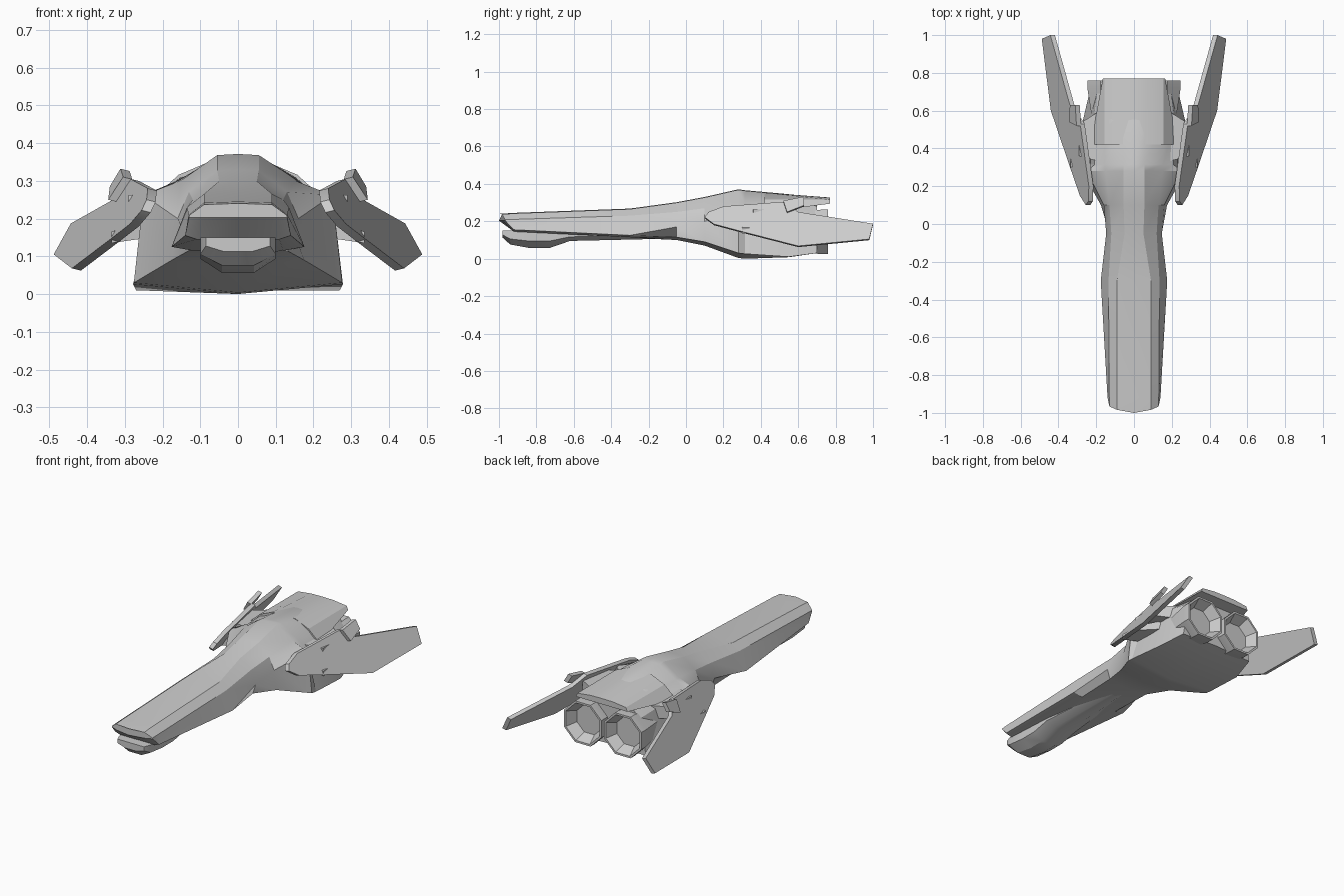
import bpy, bmesh, math
from mathutils import Vector

if "Cube" in bpy.data.objects:
    bpy.data.objects.remove(bpy.data.objects["Cube"])


def skin(name, rings, mirror=False):
    """Bridge closed rings of points, cap both ends, shade by angle."""
    bm = bmesh.new()
    loops = [[bm.verts.new(p) for p in r] for r in rings]
    n = len(loops[0])
    for a, b in zip(loops, loops[1:]):
        for i in range(n):
            j = (i + 1) % n
            bm.faces.new((a[i], a[j], b[j], b[i]))
    bm.faces.new(loops[0])
    bm.faces.new(loops[-1])
    bmesh.ops.recalc_face_normals(bm, faces=bm.faces)
    me = bpy.data.meshes.new(name)
    bm.to_mesh(me)
    bm.free()
    ob = bpy.data.objects.new(name, me)
    bpy.context.collection.objects.link(ob)
    if mirror:
        ob.modifiers.new("Mirror", 'MIRROR')
    bpy.ops.object.select_all(action='DESELECT')
    ob.select_set(True)
    bpy.context.view_layer.objects.active = ob
    bpy.ops.object.shade_smooth_by_angle(angle=math.radians(28))
    return ob


def section(y, *half):
    """Half section of (x, z), first and last on the centre line, made whole."""
    return ([(x, y, z) for x, z in half] +
            [(-x, y, z) for x, z in half[-2:0:-1]])


# Main hull: y, roof z, roof half width, shoulder, widest point, lower edge, keel z
stations = [
    (-.965, .24, .09, (.13, .208), (.13, .203), (.09, .203), .203),
    (-.92, .245, .09, (.131, .21), (.14, .155), (.11, .145), .145),
    (-.30, .268, .09, (.135, .23), (.176, .125), (.12, .115), .112),
    (-.05, .302, .05, (.12, .25), (.147, .17), (.13, .115), .10),
    (.10, .33, .055, (.13, .27), (.16, .2), (.175, .09), .07),
    (.28, .371, .055, (.152, .30), (.25, .262), (.276, .03), .004),
    (.315, .366, .055, (.155, .303), (.208, .255), (.278, .026), 0),
    (.55, .345, .06, (.155, .312), (.215, .255), (.27, .01), .008),
    (.70, .29, .06, (.15, .28), (.195, .235), (.235, .03), .04)]
rings = [section(y, (0, top), (w, top - .003), shoulder, side, low, (0, keel))
         for y, top, w, shoulder, side, low, keel in stations]
# the nose edge bows forward in the middle
rings[0] = [(x, -1 + 2 * x * x, z) for x, y, z in rings[0]]
skin("main_hull", rings)

# Roof plate overhanging the engines: y, top z, edge half width, skirt half width
skin("rear_roof", [section(y, (0, top), (.07, top - .001), (edge, .316),
                           (skirt, low), (0, low))
                   for y, top, edge, skirt, low in
                   [(.42, .354, .157, .23, .25), (.77, .327, .155, .165, .294)]])

# Chin pod: y, half width, bottom z
skin("chin_pod", [section(y, (0, .15), (w, .15), (w, .6 * low + .06),
                          (.42 * w, low), (0, low))
                  for y, w, low in
                  [(-.98, .085, .112), (-.94, .10, .076), (-.83, .10, .056),
                   (-.73, .10, .057), (-.62, .10, .095), (-.1, .05, .107)]])


# Twin octagonal engines, hollow with an inner ring
def octagon(y, apothem):
    r = apothem / math.cos(math.pi / 8)
    turns = [math.pi * (k + .5) / 4 for k in range(8)]
    return [(.128 + r * math.cos(t), y, .143 + r * math.sin(t)) for t in turns]


skin("engine_nozzle", [octagon(y, a) for y, a in [
    (.50, .085), (.72, .119), (.76, .119), (.76, .108),
    (.665, .062), (.69, .055), (.69, .046), (.62, .042)]], mirror=True)


# Plates lying in the slanted wing plane, from a side outline (y, z)
def plate(name, outline, lift):
    outer = [Vector((.37 + lift + .185 * y - .6 * z, y, z)) for y, z in outline]
    inner = [p - Vector((.024, 0, .006)) for p in outer]
    skin(name, [outer, inner], mirror=True)


plate("wing", [(.10, .222), (.12, .25), (.2, .28), (.53, .305), (.60, .25),
               (1, .187), (.98, .105), (.6, .068), (.3, .145), (.15, .185)], 0)
plate("wing_tab", [(.52, .31), (.63, .332), (.63, .285), (.54, .25)], .024)


# Struts from hull to wing: x, y range, z range at each end
def strut(name, *ends):
    skin(name, [[(x, y0, z0), (x, y1, z0), (x, y1, z1), (x, y0, z1)]
                for x, y0, y1, z0, z1 in ends], mirror=True)


strut("wing_pylon", (.18, .33, .6, .19, .27), (.29, .36, .53, .2, .262))
strut("wing_bracket", (.23, .32, .5, .15, .2), (.335, .3, .43, .135, .165))
